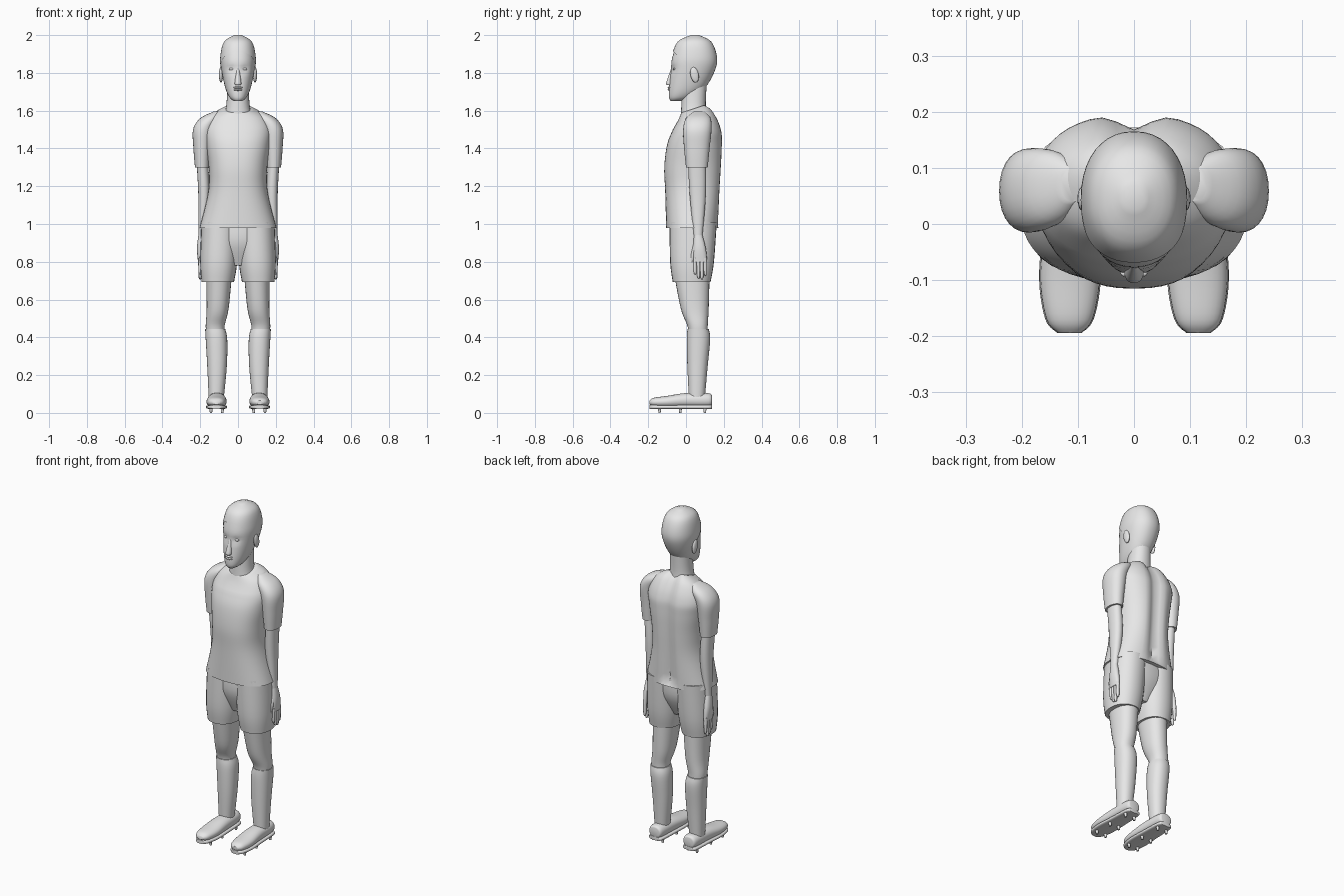
import bpy, bmesh, math
from mathutils import Vector

cube = bpy.data.objects.get("Cube")
if cube:
    bpy.data.objects.remove(cube)

COLOUR = (.8, .8, .8, 1)
grey = bpy.data.materials.new("light grey")
grey.use_nodes = True
grey.diffuse_color = COLOUR
grey.node_tree.nodes["Principled BSDF"].inputs["Base Color"].default_value = COLOUR


def finish(bm, name):
    bmesh.ops.recalc_face_normals(bm, faces=bm.faces)
    mesh = bpy.data.meshes.new(name)
    bm.to_mesh(mesh)
    bm.free()
    mesh.materials.append(grey)
    obj = bpy.data.objects.new(name, mesh)
    bpy.context.collection.objects.link(obj)
    bpy.ops.object.select_all(action="DESELECT")
    obj.select_set(True)
    bpy.context.view_layer.objects.active = obj
    bpy.ops.object.shade_smooth_by_angle(angle=math.radians(50))
    return obj


def ring(at, half, low, high, x=0):
    """Rounded section: station, half width, low and high edge, centre x."""
    return Vector((at, half, low, high, x))


def smooth_rings(rings, steps):
    """Catmull-Rom interpolation between the given sections."""
    padded = [rings[0], *rings, rings[-1]]
    result = []
    for before, start, end, after in zip(padded, padded[1:], padded[2:], padded[3:]):
        for step in range(steps):
            t = step / steps
            leave, arrive = (end - before) / 2, (after - start) / 2
            gap = end - start
            bend = 3 * gap - 2 * leave - arrive
            twist = leave + arrive - 2 * gap
            result.append(start + leave * t + bend * t**2 + twist * t**3)
    return result + [rings[-1]]


def round_power(value, power):
    return math.copysign(abs(value) ** (2 / power), value)


def loft_mesh(rings, side=1, sides=28, power=2.2, along_y=False, warp=None, steps=5):
    bm = bmesh.new()
    loops = []
    for at, half, low, high, centre in smooth_rings(rings, steps):
        loop = []
        for i in range(sides):
            angle = math.tau * i / sides
            x = side * (centre + half * round_power(math.cos(angle), power))
            across = (low + high) / 2 + (high - low) / 2 * round_power(math.sin(angle), power)
            point = Vector((x, at, across) if along_y else (x, across, at))
            loop.append(bm.verts.new(warp(point) if warp else point))
        loops.append(loop)
    for lower, upper in zip(loops, loops[1:]):
        for i in range(sides):
            j = (i + 1) % sides
            bm.faces.new((lower[i], lower[j], upper[j], upper[i]))
    bm.faces.new(loops[0])
    bm.faces.new(loops[-1])
    return bm


def loft(name, *rings, **options):
    return finish(loft_mesh(rings, **options), name)


def ball(name, place, size, tilt=0):
    bm = bmesh.new()
    bmesh.ops.create_uvsphere(bm, u_segments=16, v_segments=10, radius=1)
    obj = finish(bm, name)
    obj.location, obj.scale, obj.rotation_euler.x = place, size, tilt


def bump(distance, width):
    return math.exp(-(distance / width) ** 2)


def eye_sockets(point):
    if point.y < 0:
        point.y += .01 * bump(abs(point.x) - .034, .02) * bump(point.z - 1.82, .016)
    return point


def shirt_shape(point):
    """Groove along the spine and a neckline that dips at the front."""
    if point.y > .05 and point.z > 1:
        point.y -= .028 * bump(point.x, .035)
    if point.z > 1.5:
        point.z += 3 * (point.y - .04) * (point.z - 1.5)
    return point


# Head, and a hair shell cut along the sloping hairline
skull = [
    ring(at=1.65, half=.02, low=-.08, high=-.03),
    ring(at=1.67, half=.045, low=-.09, high=.03),
    ring(at=1.72, half=.067, low=-.09, high=.1),
    ring(at=1.81, half=.086, low=-.08, high=.15),
    ring(at=1.88, half=.09, low=-.073, high=.16),
    ring(at=1.96, half=.07, low=-.04, high=.13),
    ring(at=1.995, half=.015, low=.03, high=.065),
]
loft("head", *skull, sides=40, warp=eye_sockets)
swell = ring(at=.005, half=.004, low=-.004, high=.004)
hair = loft_mesh([section + swell for section in skull], sides=40)
bmesh.ops.bisect_plane(hair, geom=hair.verts[:] + hair.edges[:] + hair.faces[:],
                       plane_co=(0, -.07, 1.915), plane_no=(0, 1, 1), clear_inner=True)
finish(hair, "hair")

# Neck, nose and lips
loft("neck",
     ring(at=1.54, half=.085, low=-.03, high=.12),
     ring(at=1.62, half=.063, low=-.025, high=.105),
     ring(at=1.75, half=.055, low=-.02, high=.11))
loft("nose",
     ring(at=1.735, half=.01, low=-.095, high=-.06),
     ring(at=1.745, half=.018, low=-.106, high=-.06),
     ring(at=1.82, half=.008, low=-.08, high=-.05), sides=14)
for name, height in (("upper_lip", 1.722), ("lower_lip", 1.711)):
    ball(name, place=(0, -.088, height), size=(.024, .009, .006))

# Shirt body
loft("shirt",
     ring(at=.98, half=.203, low=-.105, high=.172),
     ring(at=1.17, half=.157, low=-.11, high=.184),
     ring(at=1.3, half=.155, low=-.115, high=.192),
     ring(at=1.42, half=.17, low=-.1, high=.196),
     ring(at=1.5, half=.175, low=-.07, high=.19),
     ring(at=1.57, half=.14, low=-.04, high=.15),
     ring(at=1.61, half=.076, low=-.025, high=.11),
     sides=48, power=2.4, warp=shirt_shape)

# Hips joining the two short legs
loft("shorts_hips",
     ring(at=.78, half=.06, low=-.03, high=.09),
     ring(at=.9, half=.16, low=-.075, high=.145),
     ring(at=1.02, half=.185, low=-.075, high=.15))

for side, label in ((1, "left"), (-1, "right")):
    # Eye and ear
    ball(label + "_eye", place=(side * .034, -.06, 1.82), size=(.015, .009, .007))
    ball(label + "_ear", place=(side * .09, .045, 1.79), size=(.011, .022, .042), tilt=.2)

    # Sleeve and arm
    loft(label + "_sleeve",
         ring(at=1.3, half=.038, low=0, high=.115, x=.19),
         ring(at=1.4, half=.046, low=-.01, high=.125, x=.19),
         ring(at=1.5, half=.054, low=-.015, high=.135, x=.184),
         ring(at=1.56, half=.05, low=0, high=.13, x=.15),
         ring(at=1.595, half=.02, low=.04, high=.1, x=.11), side=side)
    loft(label + "_arm",
         ring(at=1.34, half=.03, low=.01, high=.105, x=.19),
         ring(at=1.15, half=.03, low=.02, high=.105, x=.18),
         ring(at=.93, half=.018, low=.042, high=.086, x=.192), side=side)

    # Hand with fingers and thumb
    loft(label + "_palm",
         ring(at=.95, half=.017, low=.042, high=.085, x=.192),
         ring(at=.87, half=.019, low=.038, high=.105, x=.198),
         ring(at=.8, half=.013, low=.038, high=.112, x=.199), side=side, sides=16)
    for finger, tip in enumerate((.73, .71, .705, .725)):
        middle = .047 + .018 * finger
        loft(f"{label}_finger_{finger}",
             ring(at=.82, half=.011, low=middle - .009, high=middle + .009, x=.2),
             ring(at=tip + .02, half=.009, low=middle - .007, high=middle + .009, x=.2),
             ring(at=tip, half=.003, low=middle, high=middle + .006, x=.2),
             side=side, sides=10)
    loft(label + "_thumb",
         ring(at=.9, half=.012, low=.04, high=.065, x=.195),
         ring(at=.83, half=.011, low=.025, high=.045, x=.195),
         ring(at=.785, half=.003, low=.027, high=.035, x=.195), side=side, sides=10)

    # Shorts, thigh and sock
    loft(label + "_shorts_leg",
         ring(at=.693, half=.086, low=-.07, high=.13, x=.107),
         ring(at=.8, half=.098, low=-.084, high=.148, x=.102),
         ring(at=1.01, half=.1, low=-.087, high=.163, x=.093), side=side)
    loft(label + "_thigh",
         ring(at=.73, half=.068, low=-.062, high=.125, x=.1),
         ring(at=.55, half=.058, low=-.027, high=.12, x=.108),
         ring(at=.46, half=.05, low=.008, high=.115, x=.121),
         ring(at=.4, half=.048, low=.015, high=.115, x=.118), side=side)
    loft(label + "_sock",
         ring(at=.445, half=.053, low=.008, high=.12, x=.121),
         ring(at=.39, half=.057, low=.004, high=.128, x=.114),
         ring(at=.25, half=.052, low=.007, high=.115, x=.111),
         ring(at=.08, half=.04, low=.015, high=.1, x=.115), side=side)

    # Shoe with a sole that follows its outline
    shoe = [
        ring(at=-.194, half=.02, low=.045, high=.065, x=.115),
        ring(at=-.17, half=.041, low=.033, high=.08, x=.115),
        ring(at=-.1, half=.053, low=.028, high=.09, x=.114),
        ring(at=0, half=.049, low=.028, high=.105, x=.112),
        ring(at=.12, half=.042, low=.03, high=.104, x=.112),
        ring(at=.138, half=.022, low=.045, high=.086, x=.112),
    ]
    sole = [ring(s[0], s[1] + .002, low=.02, high=.042, x=s[4]) for s in shoe]
    loft(label + "_shoe", *shoe, side=side, along_y=True)
    loft(label + "_sole", *sole, side=side, along_y=True, power=3.5)

    # Studs in pairs under the sole
    for row, y in enumerate((-.14, -.03, .1)):
        for column, x in enumerate((.083, .143)):
            loft(f"{label}_stud_{row}_{column}",
                 ring(at=0, half=.006, low=y - .006, high=y + .006, x=x),
                 ring(at=.025, half=.009, low=y - .009, high=y + .009, x=x),
                 side=side, sides=10, steps=1)
